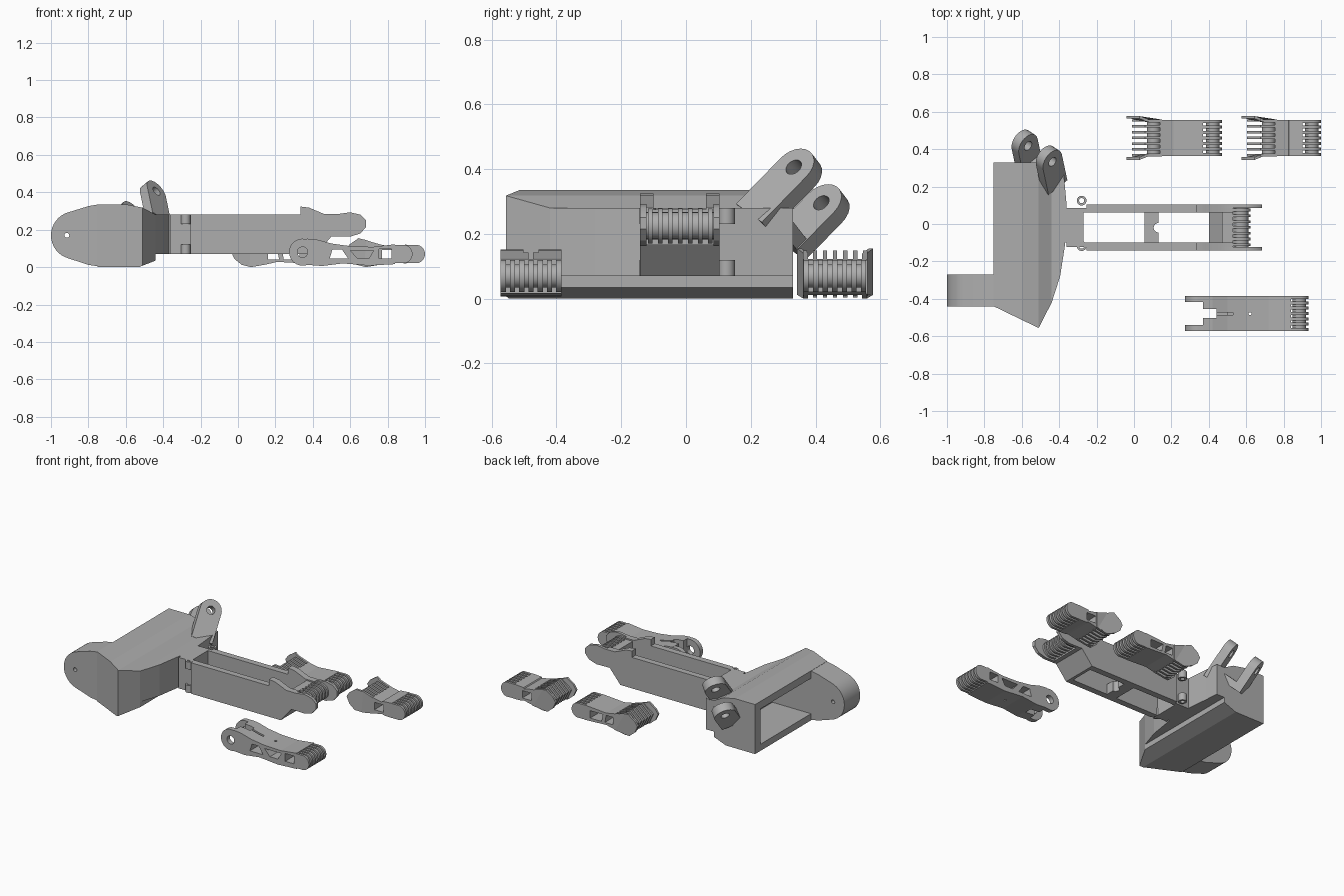
import bpy, bmesh, math
from mathutils import Matrix, Vector

if "Cube" in bpy.data.objects:
    bpy.data.objects.remove(bpy.data.objects["Cube"])

grey = bpy.data.materials.new("plastic_grey")
grey.diffuse_color = (0.42, 0.42, 0.42, 1)
grey.use_nodes = True
grey.node_tree.nodes["Principled BSDF"].inputs["Base Color"].default_value = grey.diffuse_color


def finish(name, bm):
    bmesh.ops.recalc_face_normals(bm, faces=bm.faces)
    me = bpy.data.meshes.new(name)
    bm.to_mesh(me)
    bm.free()
    me.materials.append(grey)
    ob = bpy.data.objects.new(name, me)
    bpy.context.collection.objects.link(ob)
    return ob


def prism(name, pts, axis, a, b):
    """Extrude a profile: (x, z) points along y, or (x, y) points along z."""
    bm = bmesh.new()
    put = (lambda p, t: (p[0], t, p[1])) if axis == 'y' else (lambda p, t: (p[0], p[1], t))
    lo = [bm.verts.new(put(p, a)) for p in pts]
    hi = [bm.verts.new(put(p, b)) for p in pts]
    bm.faces.new(lo)
    bm.faces.new(hi)
    n = len(pts)
    for i in range(n):
        j = (i + 1) % n
        bm.faces.new((lo[i], lo[j], hi[j], hi[i]))
    return finish(name, bm)


def box(name, x0, x1, y0, y1, z0, z1):
    return prism(name, [(x0, y0), (x1, y0), (x1, y1), (x0, y1)], 'z', z0, z1)


def arc(cx, cy, r, a0, a1, n=12):
    return [(cx + r * math.cos(math.radians(a0 + (a1 - a0) * i / n)),
             cy + r * math.sin(math.radians(a0 + (a1 - a0) * i / n))) for i in range(n + 1)]


def disc(cx, cy, r, n=24):
    return arc(cx, cy, r, 0, 360, n)[:-1]


def boolean(ob, tool, op='DIFFERENCE'):
    m = ob.modifiers.new("cut", 'BOOLEAN')
    m.operation, m.object, m.solver = op, tool, 'EXACT'
    bpy.context.view_layer.objects.active = ob
    bpy.ops.object.modifier_apply(modifier=m.name)
    bpy.data.objects.remove(tool)


def smooth(ob):
    bpy.ops.object.select_all(action='DESELECT')
    ob.select_set(True)
    bpy.context.view_layer.objects.active = ob
    bpy.ops.object.shade_smooth_by_angle(angle=math.radians(32))


def slats(name, pts, y0, y1, n, t):
    """Evenly spaced thin plates across a finger."""
    for i in range(n):
        y = y0 + (y1 - y0 - t) * i / (n - 1)
        smooth(prism(f"{name}_{i + 1}", pts, 'y', y, y + t))


def pin(name, x, z, r, y0, y1):
    smooth(prism(name, disc(x, z, r), 'y', y0, y1))


# Palm: side profile intersected with plan outline, then hollowed from -x
palm = prism("palm", [(-.75, 0), (-.53, 0), (-.44, .035), (-.44, .07), (-.35, .07), (-.35, .28),
                      (-.44, .28), (-.51, .318), (-.60, .336), (-.75, .336)], 'y', -.6, .4)
boolean(palm, prism("plan", [(-.75, .33), (-.75, -.44), (-.51, -.556), (-.44, -.42), (-.395, -.28),
                             (-.37, -.12), (-.36, 0), (-.36, .1), (-.373, .24), (-.38, .33)],
                    'z', -.1, .5), 'INTERSECT')
boolean(palm, box("cavity", -.8, -.46, -.27, .27, .045, .285))

# Rounded side lug with strap hole
lug = prism("palm_side_lug", [(-.74, .003), (-.80, .012)] + arc(-.872, .17, .128, -105, -255, 16)
            + [(-.80, .326), (-.74, .336)], 'y', -.44, -.27)
boolean(lug, prism("hole", disc(-.915, .17, .013), 'y', -.6, 0))
smooth(lug)

# Thumb hinge: two tilted ears on a common axis
ear_a, ear_b = Vector((-.455, .345, .39)), Vector((-.585, .43, .28))
axis = (ear_b - ear_a).normalized()
up = Vector((-.16, .7, .7))
up = (up - axis * up.dot(axis)).normalized()
side = axis.cross(up)


def tilt(ob, at):
    m = Matrix((up, side, axis)).transposed().to_4x4()
    m.translation = at
    ob.data.transform(m)


for name, at, length in (("thumb_ear_right", ear_a, .20), ("thumb_ear_left", ear_b, .165)):
    ear = prism(name, arc(0, 0, .07, -90, 90) + [(-length, .07), (-length, -.07)], 'z', -.028, .028)
    boolean(ear, prism("hole", disc(0, 0, .027), 'z', -.2, .2))
    tilt(ear, at)
    smooth(ear)
gap = (ear_b - ear_a).length
tilt(prism("thumb_bridge", [(-.12, -.065), (-.12, .065), (-.165, .065), (-.165, -.065)],
           'z', 0, gap), ear_a)

# Knuckle block between palm and long finger, with vertical hinge rings
box("knuckle_block", -.38, -.27, -.10, .065, .07, .28)
for tag, y in (("left", .125), ("right", -.118)):
    for level, z in (("lower", .07), ("upper", .23)):
        ring = prism(f"hinge_ring_{tag}_{level}", disc(-.28, y, .026), 'z', z, z + .05)
        boolean(ring, prism("hole", disc(-.28, y, .014), 'z', 0, .4))
        smooth(ring)

# Long finger: outer cheeks, thicker inner walls, cross bars
tip = [(.42, .07), (.50, .165), (.60, .163), (.655, .18), (.685, .215), (.685, .25), (.655, .28),
       (.60, .293), (.53, .283), (.46, .284), (.38, .318), (.333, .324), (.333, .28)]
inner = [(.42, .07), (.50, .165), (.53, .165), (.53, .283), (.46, .284), (.38, .318),
         (.333, .324), (.333, .28)]
for tag, outer_y, inner_y in (("right", (-.142, -.122), (-.122, -.10)),
                              ("left", (.085, .104), (.062, .085))):
    smooth(prism(f"long_finger_cheek_{tag}", [(-.255, .28), (-.255, .07)] + tip, 'y', *outer_y))
    smooth(prism(f"long_finger_wall_{tag}", [(-.36, .28), (-.36, .07)] + inner, 'y', *inner_y))
mid = box("long_finger_mid_bar", .055, .13, -.11, .07, .07, .14)
boolean(mid, prism("notch", disc(.13, -.02, .025), 'z', 0, .4))
prism("long_finger_ramp", [(.42, .07), (.50, .165), (.47, .165), (.40, .07)], 'y', -.142, .104)
box("long_finger_end_bar", .47, .53, -.11, .07, .165, .275)
pin("long_finger_roll", .57, .225, .042, -.125, .09)
slats("long_finger_rib", [(.52, .175)] + arc(.57, .225, .054, -90, 90) + [(.52, .279)],
      -.118, .082, 7, .014)


def rounded_end(x0, x1):
    """Ribbed end profile finishing in a round nose at x1."""
    return [(x0, .022)] + arc(x1 - .05, .07, .05, -80, 80, 10) + [(x0, .118)]


# Two short finger segments with flared, slatted sockets
def short_segment(name, x0, x1, y0, y1, windows):
    yb0, yb1 = y0 + .02, y1 - .022
    body = prism(name + "_body", [(x0 + .18, .012), (x0 + .25, .028), (x1 - .15, .022),
                                  (x1 - .10, .02), (x1 - .10, .12), (x1 - .17, .115),
                                  (x0 + .25, .108), (x0 + .18, .122)], 'y', yb0, yb1)
    for a, b, c, d in windows:
        boolean(body, prism("window", [(a, .042), (b, .042), (d, .092), (c, .092)], 'y', y0 - .1, y1 + .1))
    socket = [(x0 + .03, .085), (x0 + .10, .148), (x0 + .19, .118), (x0 + .19, .014),
              (x0 + .11, .003), (x0 + .06, .02)]
    slats(name + "_socket_slat", socket, y0 + .018, y1 - .018, 7, .013)
    pin(name + "_socket_pin", x0 + .145, .07, .035, yb0, yb1)
    # flared wings bend inward behind the tip
    for tag, a, b, s in (("front", y0, y0 + .014, 1), ("back", y1 - .014, y1, -1)):
        wing = prism(f"{name}_wing_{tag}", [(x0, .09), (x0 + .02, .12), (x0 + .07, .155),
                                            (x0 + .12, .14), (x0 + .19, .12), (x0 + .19, .014),
                                            (x0 + .11, 0), (x0 + .06, .012), (x0 + .02, .045)], 'y', a, b)
        for v in wing.data.vertices:
            if v.co.x > x0 + .1:
                v.co.y += s * .02
    slats(name + "_tip_rib", rounded_end(x1 - .12, x1), yb0, yb1, 7, .016)
    pin(name + "_tip_pin", x1 - .05, .07, .036, yb0, yb1)


short_segment("middle_segment", -.04, .47, .343, .578, [(.16, .22, .16, .21), (.245, .33, .235, .33)])
short_segment("end_segment", .575, 1.0, .343, .578, [(.77, .84, .77, .84)])

# Front finger segment: forked ring end, windowed body, ribbed nose
FY0, FY1 = -.572, -.385
front = prism("front_segment_body", [(.37, .012), (.45, .006), (.56, .02), (.70, .008), (.84, .016),
                                     (.84, .122), (.72, .108), (.60, .112), (.50, .126), (.42, .148),
                                     (.37, .152)], 'y', FY0, FY1)
for pts in ([(.49, .045), (.59, .045), (.555, .095), (.505, .095)],
            [(.64, .045), (.70, .045), (.725, .09), (.60, .09)],
            [(.755, .045), (.835, .045), (.835, .098), (.755, .098)]):
    boolean(front, prism("window", pts, 'y', -.7, -.3))
boolean(front, box("fork_slot", .3, .44, -.502, -.455, -.1, .3))
boolean(front, box("cord_slot", .43, .53, -.486, -.472, .08, .3))
boolean(front, prism("cord_hole", disc(.62, -.48, .008, 12), 'z', -.1, .3))
for tag, a, b in (("front", FY0, FY0 + .032), ("back", FY1 - .032, FY1)):
    arm = prism(f"front_segment_fork_{tag}", [(.38, .151)] + arc(.345, .08, .072, 80, 280, 18)
                + [(.38, .012)], 'y', a, b)
    boolean(arm, prism("hole", disc(.345, .08, .028), 'y', -.7, -.3))
    smooth(arm)
slats("front_segment_rib", rounded_end(.82, .933), FY0, FY1, 7, .016)
pin("front_segment_pin", .883, .07, .036, FY0, FY1)
